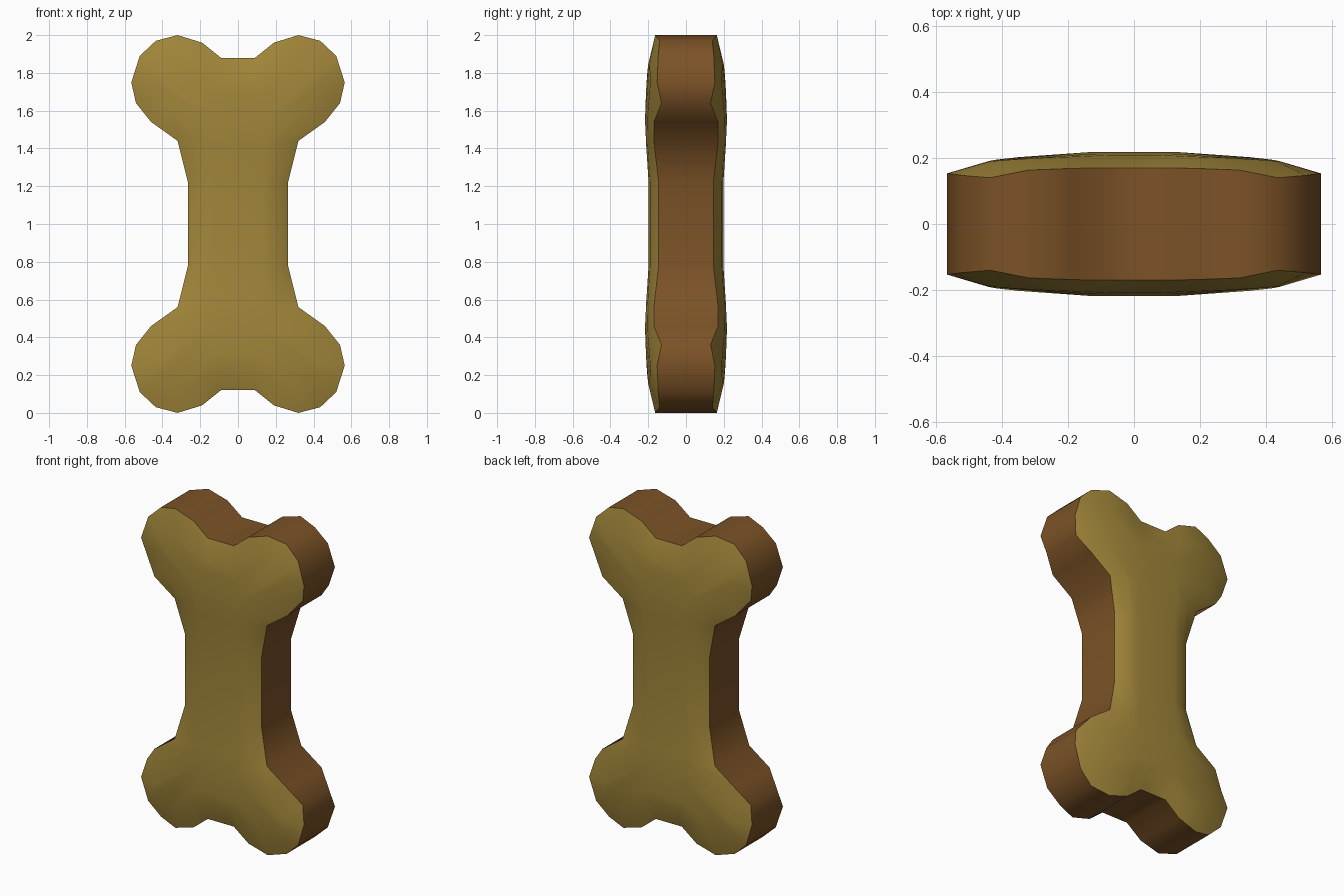
import bpy
import bmesh

cube = bpy.data.objects.get("Cube")
if cube:
    bpy.data.objects.remove(cube, do_unlink=True)


def make_material(name, colour):
    mat = bpy.data.materials.new(name)
    mat.use_nodes = True
    mat.diffuse_color = colour
    mat.node_tree.nodes["Principled BSDF"].inputs["Base Color"].default_value = colour
    return mat


# One quarter of each contour, from top centre to waist: x, z above the middle, depth
RIM = [(.09, .88, .17), (.19, .96, .168), (.32, 1, .163), (.435, .97, .14), (.52, .89, .147),
       (.565, .75, .153), (.54, .64, .13), (.46, .54, .17), (.32, .44, .17), (.265, .22, .145)]
SHOULDER = [(.08, .76, .208), (.17, .81, .204), (.3, .85, .199), (.38, .84, .194), (.43, .8, .19),
            (.44, .74, .19), (.42, .68, .194), (.35, .6, .202), (.22, .44, .205), (.2, .22, .19)]
CROWN = [(.13, .69, .212)] * 4 + [(.14, .55, .217)] * 4 + [(.14, .42, .211), (.13, .22, .198)]


def closed_loop(bm, quarter, side):
    """Mirror a quarter contour into a full loop of vertices."""
    half = quarter + [(x, -z, d) for x, z, d in reversed(quarter)]
    full = half + [(-x, z, d) for x, z, d in reversed(half)]
    return [bm.verts.new((x, side * d, z + 1)) for x, z, d in full]


def bridge(bm, a, b, material):
    n = len(a)
    for i in range(n):
        j = (i + 1) % n
        bm.faces.new((a[i], a[j], b[j], b[i])).material_index = material


bm = bmesh.new()
rims = []
for side in (-1, 1):
    # Domed broad face
    rim, shoulder, crown = [closed_loop(bm, q, side) for q in (RIM, SHOULDER, CROWN)]
    bridge(bm, rim, shoulder, 0)
    bridge(bm, shoulder, crown, 0)
    n = len(crown)
    for i in range(n // 2 - 1):
        bm.faces.new((crown[i], crown[i + 1], crown[n - 2 - i], crown[n - 1 - i]))
    rims.append(rim)

# Edge band joining the two faces
bridge(bm, rims[0], rims[1], 1)

bmesh.ops.remove_doubles(bm, verts=bm.verts[:], dist=0.0005)
bmesh.ops.dissolve_degenerate(bm, edges=bm.edges[:], dist=0.0005)
bmesh.ops.recalc_face_normals(bm, faces=bm.faces[:])

# Smooth everywhere except where the face meets the band
for face in bm.faces:
    face.smooth = True
for edge in bm.edges:
    if len({f.material_index for f in edge.link_faces}) > 1:
        edge.smooth = False

mesh = bpy.data.meshes.new("bone_biscuit")
bm.to_mesh(mesh)
bm.free()
mesh.materials.append(make_material("golden biscuit", (.36, .24, .042, 1)))
mesh.materials.append(make_material("baked brown edge", (.2, .085, .02, 1)))
bone = bpy.data.objects.new("bone_biscuit", mesh)
bpy.context.collection.objects.link(bone)
